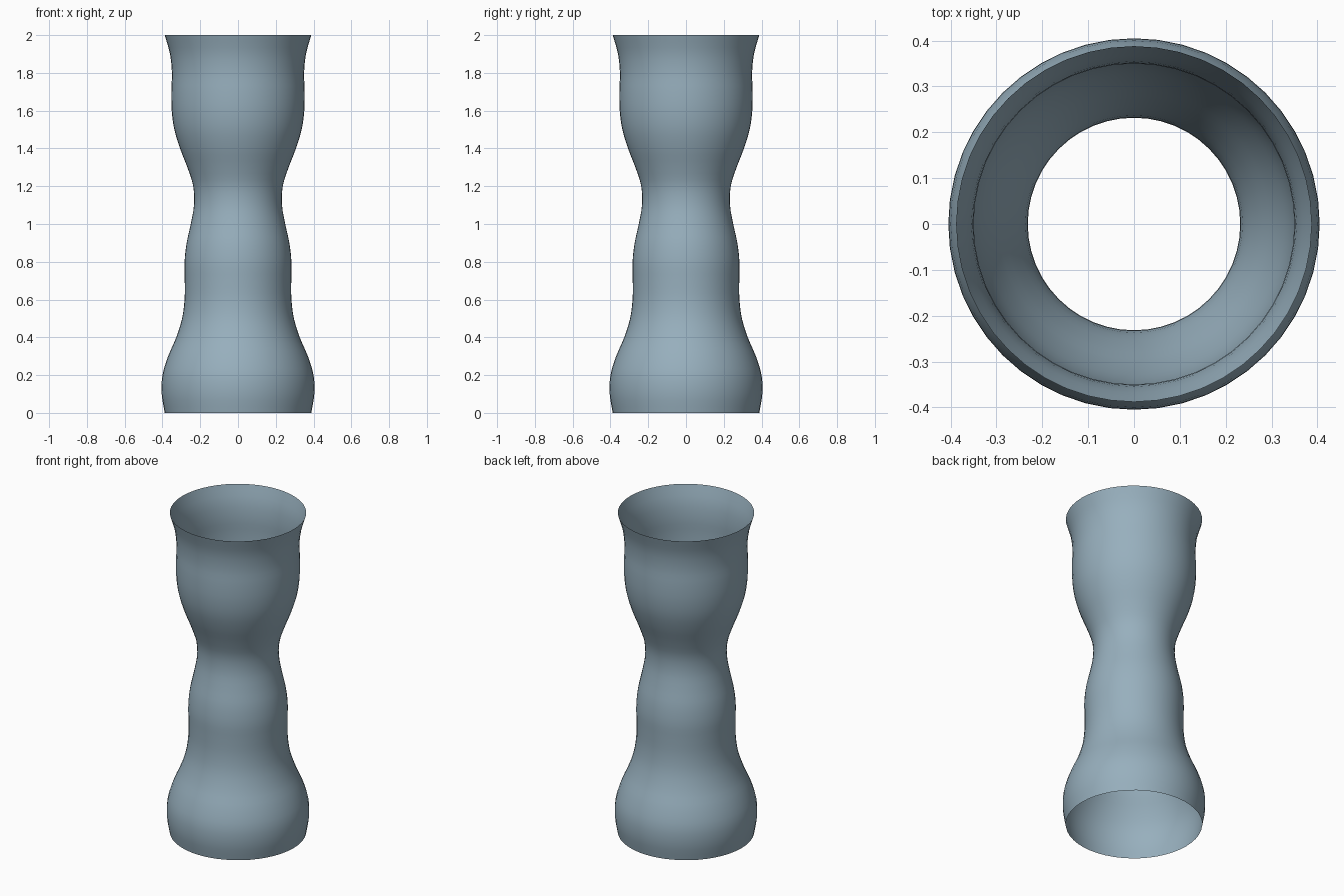
import bpy
import bmesh
import math

if "Cube" in bpy.data.objects:
    bpy.data.objects.remove(bpy.data.objects["Cube"])

SEGMENTS = 48
STEPS = 3        # rings per profile interval
SPACING = 0.1    # height between profile radii

# Radii of the wavy profile at equal heights, bottom to top
RADII = [0.388, 0.404, 0.400, 0.370, 0.327, 0.296, 0.283,
         0.282, 0.283, 0.272, 0.250, 0.233, 0.237, 0.268, 0.307,
         0.337, 0.351, 0.353, 0.350, 0.360, 0.388]


def smooth_profile(radii):
    """Catmull-Rom curve through the radii, as (radius, height) pairs."""
    ends = [2 * radii[0] - radii[1]] + radii + [2 * radii[-1] - radii[-2]]
    points = []
    for i in range(len(radii) - 1):
        a, b, c, d = ends[i:i + 4]
        for s in range(STEPS):
            t = s / STEPS
            r = 0.5 * (2 * b + (c - a) * t
                       + (2 * a - 5 * b + 4 * c - d) * t ** 2
                       + (3 * b - a - 3 * c + d) * t ** 3)
            points.append((r, (i + t) * SPACING))
    points.append((radii[-1], (len(radii) - 1) * SPACING))
    return points


# Open-ended vase wall, a single thin sheet
bm = bmesh.new()
rings = []
for radius, height in smooth_profile(RADII):
    rings.append([bm.verts.new((radius * math.cos(2 * math.pi * k / SEGMENTS),
                                radius * math.sin(2 * math.pi * k / SEGMENTS),
                                height)) for k in range(SEGMENTS)])
for low, high in zip(rings, rings[1:]):
    for k in range(SEGMENTS):
        n = (k + 1) % SEGMENTS
        face = bm.faces.new((low[k], low[n], high[n], high[k]))
        face.smooth = True

mesh = bpy.data.meshes.new("vase_wall")
bm.to_mesh(mesh)
bm.free()
vase = bpy.data.objects.new("vase_wall", mesh)
bpy.context.collection.objects.link(vase)

# Single grey-blue colour
blue = bpy.data.materials.new("grey blue")
blue.diffuse_color = (0.31, 0.43, 0.51, 1.0)
blue.use_nodes = True
blue.node_tree.nodes["Principled BSDF"].inputs["Base Color"].default_value = blue.diffuse_color
mesh.materials.append(blue)
